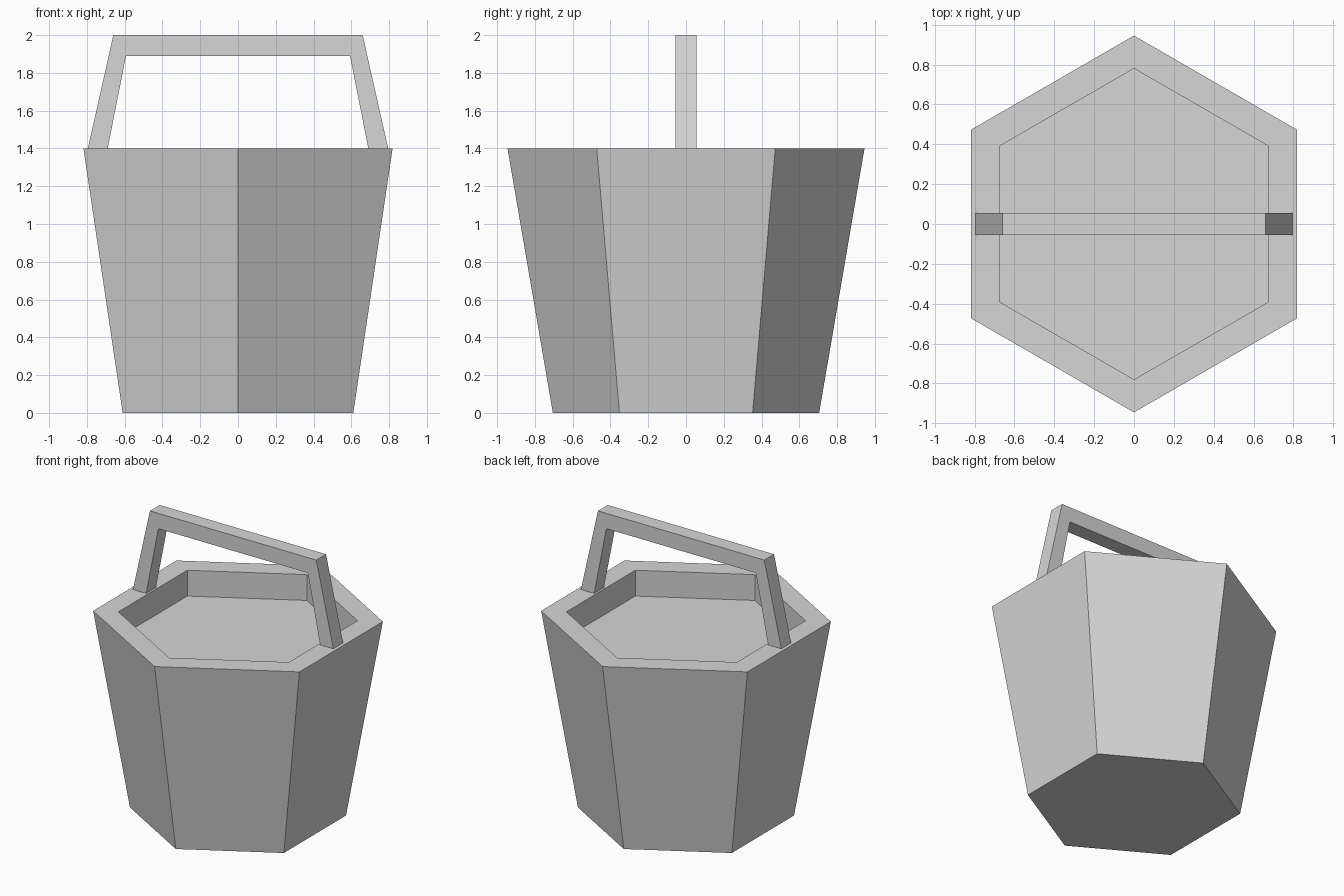
import bpy, bmesh
from math import sin, cos, pi

cube = bpy.data.objects.get("Cube")
if cube:
    bpy.data.objects.remove(cube, do_unlink=True)

grey = bpy.data.materials.new("light_grey")
grey.use_nodes = True
colour = (0.67, 0.67, 0.67, 1)
grey.diffuse_color = colour
grey.node_tree.nodes["Principled BSDF"].inputs["Base Color"].default_value = colour


def make_object(name, bm):
    bmesh.ops.recalc_face_normals(bm, faces=bm.faces)
    mesh = bpy.data.meshes.new(name)
    bm.to_mesh(mesh)
    bm.free()
    mesh.materials.append(grey)
    obj = bpy.data.objects.new(name, mesh)
    bpy.context.collection.objects.link(obj)
    return obj


# Six-sided tapered bucket: rings from the base, over the rim, to the recessed floor
SIDES = 6
profile = [(0.705, 0), (0.945, 1.4), (0.78, 1.4), (0.78, 1.215)]
bm = bmesh.new()
rings = []
for radius, z in profile:
    angles = [pi / 2 + 2 * pi * i / SIDES for i in range(SIDES)]
    rings.append([bm.verts.new((radius * cos(a), radius * sin(a), z)) for a in angles])
for low, high in zip(rings, rings[1:]):
    for i in range(SIDES):
        j = (i + 1) % SIDES
        bm.faces.new((low[i], low[j], high[j], high[i]))
bm.faces.new(rings[0])
bm.faces.new(rings[-1])
make_object("bucket", bm)

# Handle: half outline mirrored into an arch, then given thickness
half = [(0.69, 1.4), (0.795, 1.4), (0.66, 2), (0.593, 1.89)]
foot_in, foot_out, top_out, top_in = half
outline = [foot_in, foot_out, top_out]
outline += [(-x, z) for x, z in (top_out, foot_out, foot_in, top_in)]
outline.append(top_in)
bm = bmesh.new()
front = bm.faces.new([bm.verts.new((x, -0.055, z)) for x, z in outline])
extruded = bmesh.ops.extrude_face_region(bm, geom=[front], use_keep_orig=True)
moved = [v for v in extruded["geom"] if isinstance(v, bmesh.types.BMVert)]
bmesh.ops.translate(bm, verts=moved, vec=(0, 0.11, 0))
make_object("handle", bm)
